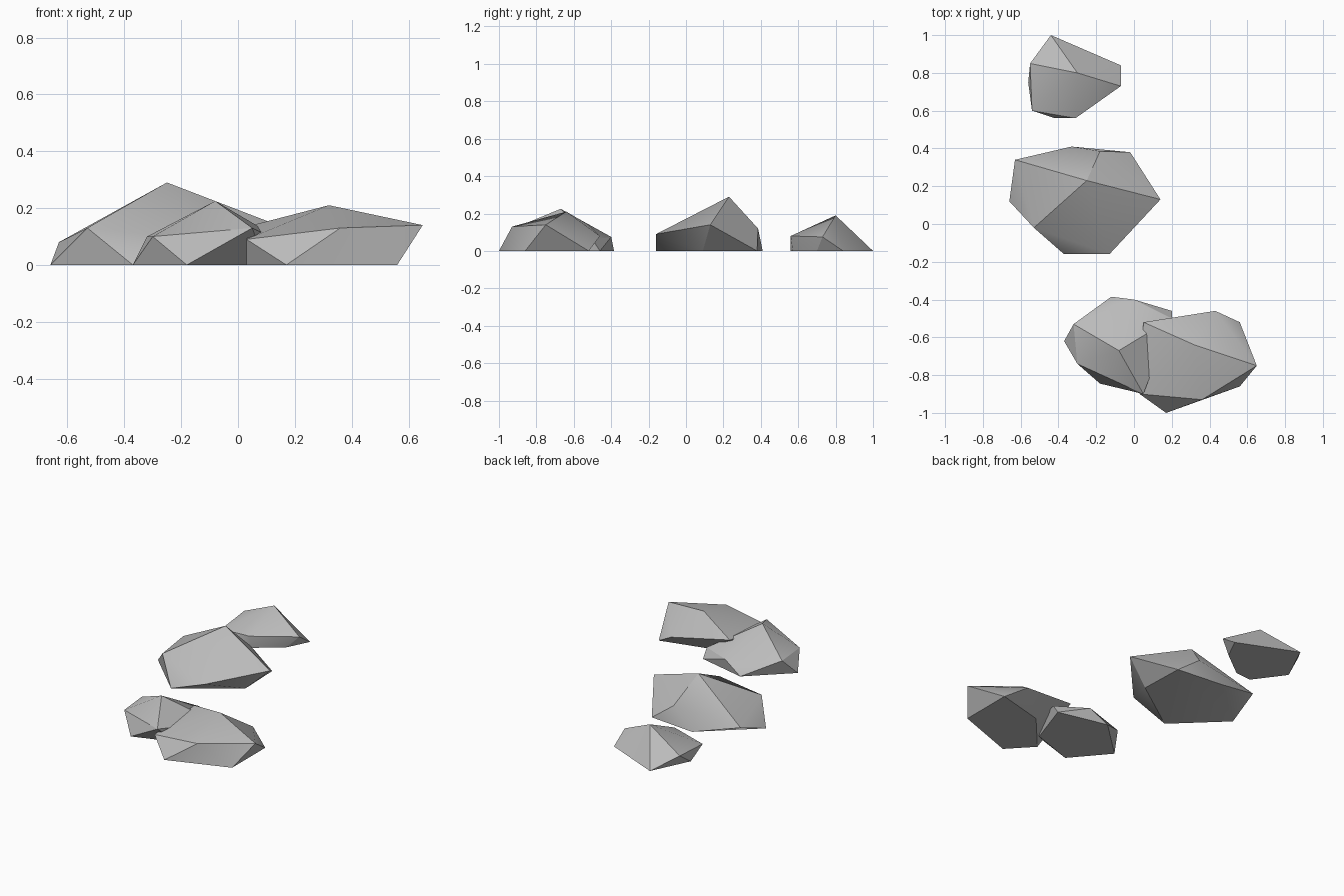
import bpy
import bmesh
import math

default_cube = bpy.data.objects.get("Cube")
if default_cube:
    bpy.data.objects.remove(default_cube, do_unlink=True)

# Plain stone colour
stone = bpy.data.materials.new("stone_grey")
stone.use_nodes = True
stone_colour = (0.5, 0.5, 0.5, 1)
stone.diffuse_color = stone_colour
stone.node_tree.nodes["Principled BSDF"].inputs["Base Color"].default_value = stone_colour


def make_rock(name, ground_corners, upper_corners):
    """Wrap a faceted rock around its footprint and its raised corners."""
    bm = bmesh.new()
    for x, y in ground_corners:
        bm.verts.new((x, y, 0))
    for corner in upper_corners:
        bm.verts.new(corner)
    hull = bmesh.ops.convex_hull(bm, input=bm.verts[:])
    leftovers = set(hull["geom_interior"] + hull["geom_unused"])
    loose = [v for v in leftovers if isinstance(v, bmesh.types.BMVert)]
    bmesh.ops.delete(bm, geom=loose, context="VERTS")
    bmesh.ops.recalc_face_normals(bm, faces=bm.faces[:])
    mesh = bpy.data.meshes.new(name)
    bm.to_mesh(mesh)
    bm.free()
    mesh.materials.append(stone)
    rock = bpy.data.objects.new(name, mesh)
    bpy.context.collection.objects.link(rock)

    # Soft facets with crisp main ridges
    bpy.ops.object.select_all(action="DESELECT")
    rock.select_set(True)
    bpy.context.view_layer.objects.active = rock
    bpy.ops.object.shade_smooth_by_angle(angle=math.radians(30))
    return rock


# Small rock at the back
make_rock(
    "back_rock",
    ground_corners=[(-.44, 1), (-.07, .84), (-.14, .7), (-.31, .57),
                    (-.42, .56), (-.56, .75)],
    upper_corners=[(-.55, .85, .07), (-.3, .8, .19), (-.07, .73, .075),
                   (-.31, .56, .08), (-.54, .6, .05)],
)

# Tallest rock in the middle
make_rock(
    "middle_rock",
    ground_corners=[(-.33, .41), (-.02, .38), (-.01, .09), (-.37, -.16),
                    (-.66, .12)],
    upper_corners=[(-.63, .34, .08), (-.25, .23, .29), (.14, .13, .14),
                   (-.13, -.16, .09), (-.53, -.02, .13), (-.18, .385, .12)],
)

# Front pair, leaning into each other
make_rock(
    "front_right_rock",
    ground_corners=[(-.37, -.62), (-.12, -.385), (.2, -.46), (.1, -.75),
                    (-.18, -.845)],
    upper_corners=[(-.32, -.53, .1), (-.08, -.67, .225), (-.3, -.74, .1),
                   (.05, -.9, .13), (0, -.4, .075), (.2, -.5, .06)],
)
make_rock(
    "front_left_rock",
    ground_corners=[(.17, -1), (.56, -.86), (.56, -.52), (.25, -.6),
                    (.03, -.85)],
    upper_corners=[(.36, -.93, .13), (.65, -.75, .14), (.43, -.46, .08),
                   (.32, -.64, .21), (.05, -.52, .14), (.03, -.9, .09)],
)
